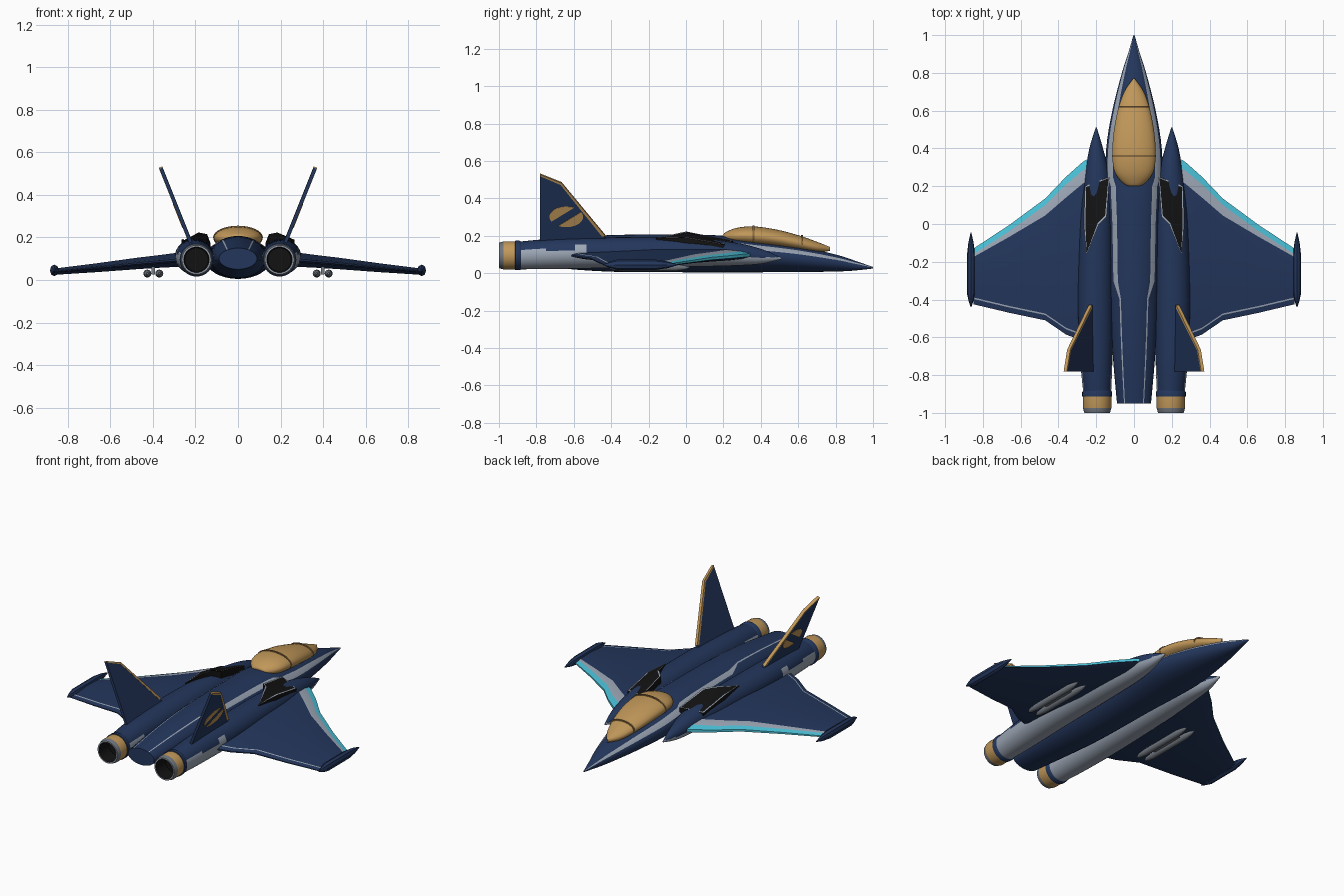
import bpy, bmesh, math
from mathutils import Vector

if "Cube" in bpy.data.objects:
    bpy.data.objects.remove(bpy.data.objects["Cube"])


def material(name, r, g, b):
    m = bpy.data.materials.new(name)
    m.use_nodes = True
    m.diffuse_color = (r, g, b, 1)
    m.node_tree.nodes["Principled BSDF"].inputs["Base Color"].default_value = (r, g, b, 1)
    return m


NAVY, GREY, GOLD, CYAN, BLACK, BRONZE, STEEL = range(7)
MATS = [material("navy", .017, .037, .107), material("light grey", .33, .38, .46),
        material("gold", .53, .31, .1), material("cyan", .07, .53, .68),
        material("black", .006, .006, .006), material("bronze", .24, .14, .05),
        material("steel grey", .16, .18, .21)]


def finish(name, bm, mirror=True):
    """Turn a bmesh into a shaded object, mirrored left to right if wanted."""
    bmesh.ops.recalc_face_normals(bm, faces=bm.faces)
    me = bpy.data.meshes.new(name)
    bm.to_mesh(me)
    bm.free()
    for m in MATS:
        me.materials.append(m)
    ob = bpy.data.objects.new(name, me)
    bpy.context.collection.objects.link(ob)
    bpy.ops.object.select_all(action="DESELECT")
    ob.select_set(True)
    bpy.context.view_layer.objects.active = ob
    bpy.ops.object.shade_smooth_by_angle(angle=math.radians(32))
    if mirror:
        ob.modifiers.new("mirror", "MIRROR").use_mirror_merge = False
    return ob


def skin(name, rings, rule, mirror=True):
    """Bridge rings of points; rule(ring, segment, centre) gives the colour."""
    bm = bmesh.new()
    vs = [[bm.verts.new(p) for p in ring] for ring in rings]
    n = len(vs[0])
    for i in range(len(vs) - 1):
        for j in range(n):
            k = (j + 1) % n
            f = bm.faces.new((vs[i][j], vs[i][k], vs[i + 1][k], vs[i + 1][j]))
            f.material_index = rule(i, j, f.calc_center_median())
    bm.faces.new(vs[0]).material_index = rule(0, 0, Vector(rings[0][0]))
    bm.faces.new(vs[-1]).material_index = rule(len(vs) - 2, 0, Vector(rings[-1][0]))
    return finish(name, bm, mirror)


def smooth(stations, steps=4):
    """Resample stations along a soft curve."""
    out = []
    last = len(stations) - 1
    for i in range(last):
        a, b, c, d = (stations[max(0, min(last, i + o))] for o in (-1, 0, 1, 2))
        for s in range(steps):
            t = s / steps
            out.append([q + .5 * t * (r - p + t * (2*p - 5*q + 4*r - s4 + t * (3*(q - r) + s4 - p)))
                        for p, q, r, s4 in zip(a, b, c, d)])
    return out + [list(stations[-1])]


def ellipse(y, cx, hw, zb, zt, angles):
    return [(cx + hw * math.cos(a), y, (zb + zt) / 2 + (zt - zb) / 2 * math.sin(a)) for a in angles]


def even(n):
    return [2 * math.pi * i / n for i in range(n)]


def loft(name, stations, rule, n=24, mirror=True):
    return skin(name, [ellipse(*s, even(n)) for s in stations], rule, mirror)


def prism(name, pts, offset, mat, mirror=True):
    bm = bmesh.new()
    f = bm.faces.new([bm.verts.new(p) for p in pts])
    ext = bmesh.ops.extrude_face_region(bm, geom=[f], use_keep_orig=True)
    bmesh.ops.translate(bm, vec=offset, verts=[v for v in ext["geom"] if isinstance(v, bmesh.types.BMVert)])
    for face in bm.faces:
        face.material_index = mat
    return finish(name, bm, mirror)


# Fuselage: a stripe segment runs along each shoulder
body = smooth([(1, 0, .003, .025, .033), (.9, 0, .032, .014, .068), (.8, 0, .064, .009, .1),
               (.6, 0, .115, .006, .145), (.4, 0, .147, .005, .175), (.2, 0, .15, .005, .2),
               (0, 0, .14, .005, .206), (-.4, 0, .13, .008, .204), (-.7, 0, .112, .028, .182),
               (-.95, 0, .09, .05, .15)])


def shoulder_angles(y):
    low, high = (35, 50) if y > -.4 else (54, 58)
    if y > .25:
        low, high = 22, 42
    right = [low * k / 4 for k in range(4)] + [low, high] + [high + (90 - high) * k / 4 for k in (1, 2, 3)]
    deg = right + [90] + [180 - a for a in reversed(right)] + [180 + 180 * k / 16 for k in range(1, 16)]
    return [math.radians(a) for a in deg]


skin("fuselage", [ellipse(*s, shoulder_angles(s[0])) for s in body],
     lambda i, j, c: GREY if j in (4, 13) else NAVY, False)

# Canopy with two raised hoops
canopy = smooth([(.77, 0, .004, .12, .14), (.7, 0, .052, .11, .168), (.6, 0, .086, .12, .203),
                 (.48, 0, .108, .135, .234), (.36, 0, .115, .145, .25), (.27, 0, .1, .155, .242),
                 (.21, 0, .05, .17, .218), (.2, 0, .01, .19, .205)])
loft("canopy", canopy, lambda i, j, c: GOLD, 32, False)
for hoop, (y, hw, zb, zt) in {"rear_hoop": (.36, .117, .145, .255), "front_hoop": (.62, .082, .12, .203)}.items():
    loft("canopy_" + hoop, [(y + d, 0, hw, zb, zt) for d in (-.005, .005)], lambda i, j, c: BRONZE, 32, False)

# Engine nacelles with pale undersides
nacelle = smooth([(.51, .2, .003, .075, .083), (.4, .2, .036, .05, .13), (.25, .195, .066, .04, .165),
                  (0, .2, .085, .034, .19), (-.4, .205, .092, .028, .192), (-.7, .2, .086, .022, .185),
                  (-.89, .195, .074, .021, .169)], 5)


def nacelle_colour(i, j, c):
    if -.62 < c.y < -.53 and c.x > .2 and c.z < .15:
        return GREY
    return GREY if c.z < (.125 if c.y < -.6 else .085) else NAVY


loft("engine_nacelle", nacelle, nacelle_colour, 32)

# Exhaust nozzles: one colour per ring
rings = [(-.88, .073, NAVY), (-.89, .079, NAVY), (-.912, .079, NAVY), (-.914, .075, GOLD),
         (-.975, .075, STEEL), (-1, .068, GREY), (-1, .06, BLACK), (-.91, .055, BLACK)]
loft("exhaust_nozzle", [(y, .195, r, .095 - r, .095 + r) for y, r, m in rings],
     lambda i, j, c: rings[i][2], 32)

# Wings: x, leading y, trailing y, mid z, half thickness, cyan width, grey width
wing = [(.18, .38, -.62, .1, .036, .05, .07), (.27, .33, -.62, .096, .034, .045, .07),
        (.36, .25, -.585, .088, .03, .04, .07), (.47, .135, -.51, .078, .027, .035, .055),
        (.66, -.005, -.47, .058, .021, .033, .03), (.85, -.13, -.425, .04, .015, .03, .015)]


def wing_ring(x, lead, trail, z, t, cyan, grey):
    chord = [(lead, .25), (lead - cyan, .6), (lead - cyan - grey, .85), ((lead + trail) / 2, 1),
             (trail + .036, .4), (trail + .028, .35), (trail, .12)]
    return [(x, y, z + t * h) for y, h in chord] + [(x, y, z - t * h) for y, h in reversed(chord)]


strips = {0: CYAN, 1: GREY, 4: GREY, 13: CYAN}
skin("wing", [wing_ring(*s) for s in wing], lambda i, j, c: strips.get(j, NAVY) if c.x < .849 else NAVY)

# Wing tip pods
loft("wing_tip_pod", [(y, .863, r, .045 - r * 1.3, .045 + r * 1.3) for y, r in
                      ((-.045, .002), (-.1, .014), (-.16, .021), (-.37, .021), (-.41, .012), (-.44, .002))],
     lambda i, j, c: NAVY, 8)

# Paired stores on pylons under each wing
for side, x in (("inner", .37), ("outer", .426)):
    loft(side + "_store", [(y, x, r, .03 - r, .03 + r) for y, r in
                           ((.02, .003), (-.01, .012), (-.06, .019), (-.34, .019), (-.39, .014), (-.41, .005))],
         lambda i, j, c: STEEL, 12)
prism("store_pylon", [(.39, -.3, .025), (.39, -.08, .025), (.39, -.12, .075), (.39, -.27, .075)],
      Vector((.016, 0, 0)), STEEL)

# Canted tail fins
def on_fin(y, z, out=0):
    return Vector((.232 + (z - .2) * .4 + out * .93, y, z - out * .37))


prism("tail_fin", [on_fin(y, z, -.008) for y, z in
                   ((-.4, .155), (-.44, .2), (-.67, .48), (-.78, .525), (-.78, .15))],
      on_fin(0, 0, .016) - on_fin(0, 0), NAVY)
prism("fin_leading_edge", [on_fin(y, z, -.009) for y, z in
                           ((-.43, .2), (-.665, .484), (-.78, .53), (-.78, .522), (-.67, .474), (-.45, .2))],
      on_fin(0, 0, .018) - on_fin(0, 0), GOLD)

# Split oval marking on the outer face of each fin
for half, start in (("rear", 62), ("front", 242)):
    arc = [math.radians(start + 146 * k / 12) for k in range(13)]
    prism("fin_oval_" + half, [on_fin(-.64 + .09 * math.cos(a), .305 + .055 * math.sin(a), .007) for a in arc],
          on_fin(0, 0, .004) - on_fin(0, 0), GOLD)

# Dorsal intakes: dark wedges with a pale rim
bm = bmesh.new()
top = bm.faces.new([bm.verts.new(p) for p in (
    (.13, .25, .175), (.26, .2, .155), (.266, 0, .19), (.252, -.16, .188), (.185, 0, .223), (.145, .04, .215))])
ext = bmesh.ops.extrude_face_region(bm, geom=[top], use_keep_orig=True)
bmesh.ops.translate(bm, vec=(0, 0, -.06), verts=[v for v in ext["geom"] if isinstance(v, bmesh.types.BMVert)])
for f in bm.faces:
    f.material_index = BLACK
rim = bmesh.ops.inset_region(bm, faces=[top], thickness=.009)["faces"]
for f in rim:
    f.material_index = GREY
finish("dorsal_intake", bm)
